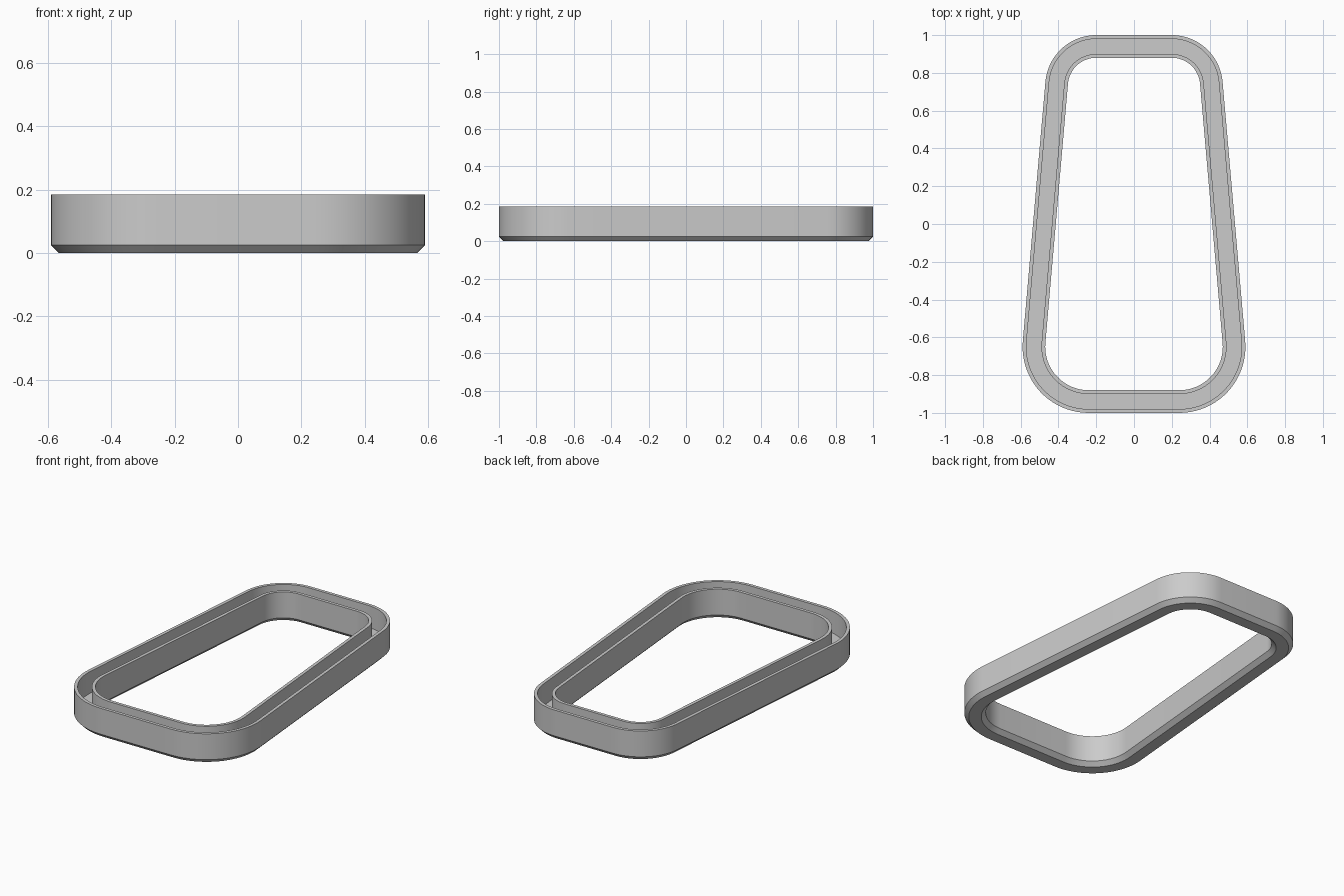
import bpy, bmesh
from math import sin, cos, asin, atan2, hypot, pi

cube = bpy.data.objects.get("Cube")
if cube:
    bpy.data.objects.remove(cube, do_unlink=True)

# Plain grey material
grey = bpy.data.materials.new("light grey")
grey.use_nodes = True
colour = (0.6, 0.6, 0.6, 1)
grey.diffuse_color = colour
grey.node_tree.nodes["Principled BSDF"].inputs["Base Color"].default_value = colour

# Rounded tapered outline: wide front corners, narrow back corners
FRONT = (0.24, -0.65, 0.35)
BACK = (0.20, 0.73, 0.27)
dx, dy = BACK[0] - FRONT[0], BACK[1] - FRONT[1]
TILT = asin((FRONT[2] - BACK[2]) / hypot(dx, dy)) + atan2(-dx, dy)
STEPS = 20


def outline(inset):
    """Closed counter-clockwise loop, moved inwards by inset."""
    half = []
    for (cx, cy, r), start, end in ((FRONT, -pi / 2, TILT), (BACK, TILT, pi / 2)):
        for i in range(STEPS + 1):
            a = start + (end - start) * i / STEPS
            half.append((cx + (r - inset) * cos(a), cy + (r - inset) * sin(a)))
    return half + [(-x, y) for x, y in reversed(half)]


# Channel cross-section as (inset, height): two walls, a floor, chamfered feet
TOP, FLOOR, WALL, WIDTH, CHAMFER = 0.185, 0.05, 0.02, 0.12, 0.025
section = [
    (CHAMFER, 0), (0, CHAMFER), (0, TOP), (WALL, TOP), (WALL, FLOOR),
    (WIDTH - WALL, FLOOR), (WIDTH - WALL, TOP), (WIDTH, TOP),
    (WIDTH, CHAMFER), (WIDTH - CHAMFER, 0),
]

# Sweep the section around the outline
bm = bmesh.new()
rings = [[bm.verts.new((x, y, z)) for x, y in outline(d)] for d, z in section]
for k, low in enumerate(rings):
    high = rings[(k + 1) % len(rings)]
    for i in range(len(low)):
        j = (i + 1) % len(low)
        bm.faces.new((low[i], low[j], high[j], high[i]))
bmesh.ops.recalc_face_normals(bm, faces=bm.faces)

mesh = bpy.data.meshes.new("channel_frame")
bm.to_mesh(mesh)
bm.free()
mesh.materials.append(grey)
frame = bpy.data.objects.new("channel_frame", mesh)
bpy.context.collection.objects.link(frame)

# Smooth corners, crisp rims
bpy.ops.object.select_all(action="DESELECT")
frame.select_set(True)
bpy.context.view_layer.objects.active = frame
bpy.ops.object.shade_smooth_by_angle(angle=pi / 6)
